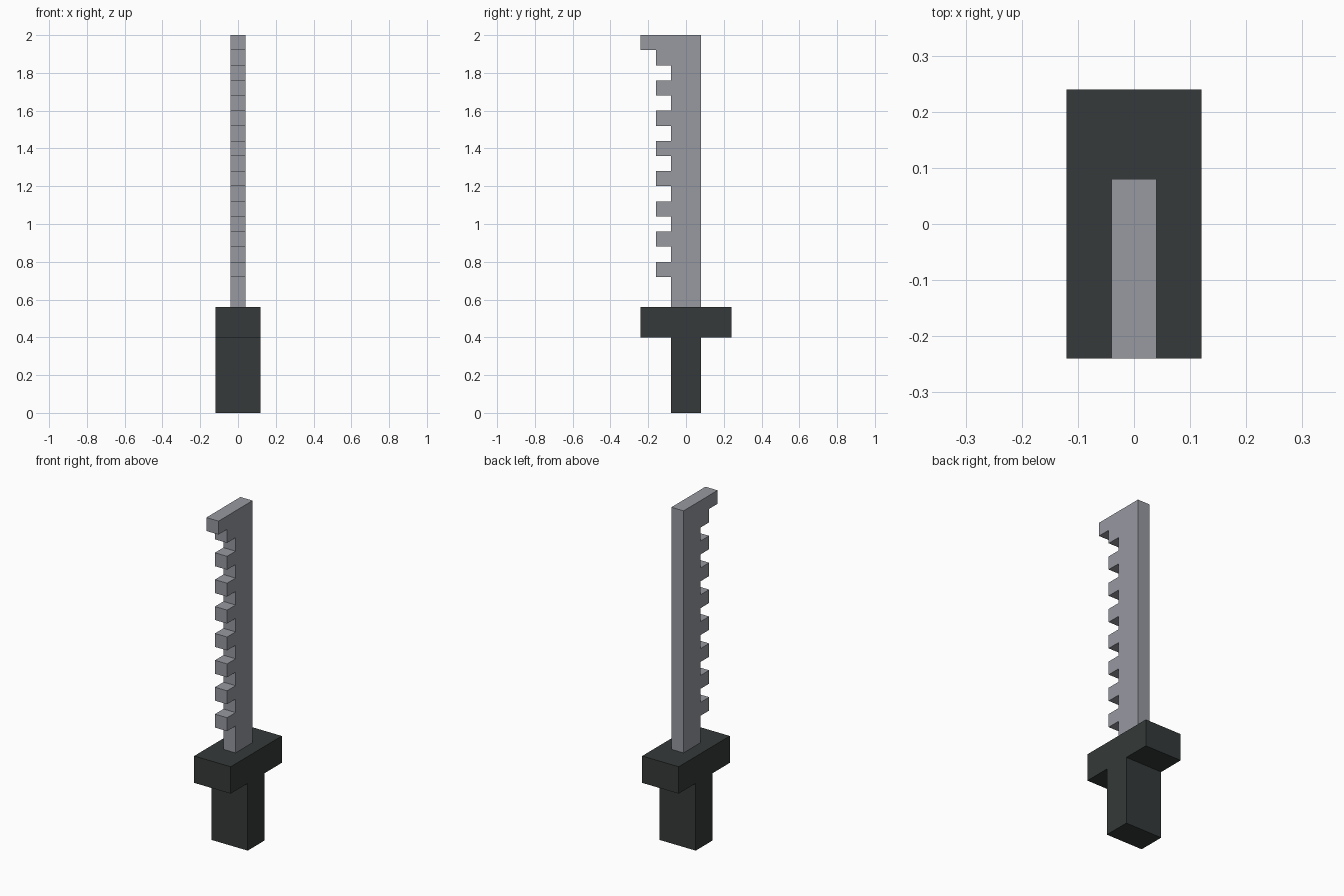
import bpy
import bmesh

cube = bpy.data.objects.get("Cube")
if cube:
    bpy.data.objects.remove(cube, do_unlink=True)

U = 0.08  # block unit that every part is built on


def make_material(name, rgb):
    mat = bpy.data.materials.new(name)
    mat.use_nodes = True
    color = (*rgb, 1.0)
    mat.diffuse_color = color
    mat.node_tree.nodes["Principled BSDF"].inputs["Base Color"].default_value = color
    return mat


def extrude_profile(name, profile, half_width, mat):
    """Extrude a (y, z) outline, given in block units, across x."""
    bm = bmesh.new()
    verts = [bm.verts.new((-half_width * U, y * U, z * U)) for y, z in profile]
    face = bm.faces.new(verts)
    result = bmesh.ops.extrude_face_region(bm, geom=[face])
    moved = [v for v in result["geom"] if isinstance(v, bmesh.types.BMVert)]
    bmesh.ops.translate(bm, verts=moved, vec=(2 * half_width * U, 0, 0))
    bmesh.ops.recalc_face_normals(bm, faces=bm.faces)
    mesh = bpy.data.meshes.new(name)
    bm.to_mesh(mesh)
    bm.free()
    mesh.materials.append(mat)
    obj = bpy.data.objects.new(name, mesh)
    bpy.context.collection.objects.link(obj)
    return obj


def block(half_depth, bottom, top):
    return [(-half_depth, bottom), (half_depth, bottom),
            (half_depth, top), (-half_depth, top)]


steel = make_material("grey steel", (0.31, 0.319, 0.356))
dark = make_material("dark grip", (0.035, 0.042, 0.041))

# Handle and crossguard
extrude_profile("handle", block(1, 0, 5), 1.5, dark)
extrude_profile("crossguard", block(3, 5, 7), 1.5, dark)

# Blade: straight back edge, hooked tip, square teeth down the front
outline = [(1, 7), (1, 25), (-3, 25), (-3, 24)]
for top in range(24, 9, -2):
    outline += [(-2, top), (-2, top - 1), (-1, top - 1)]
    if top > 10:
        outline.append((-1, top - 2))
outline.append((-1, 7))
extrude_profile("blade", outline, 0.5, steel)
